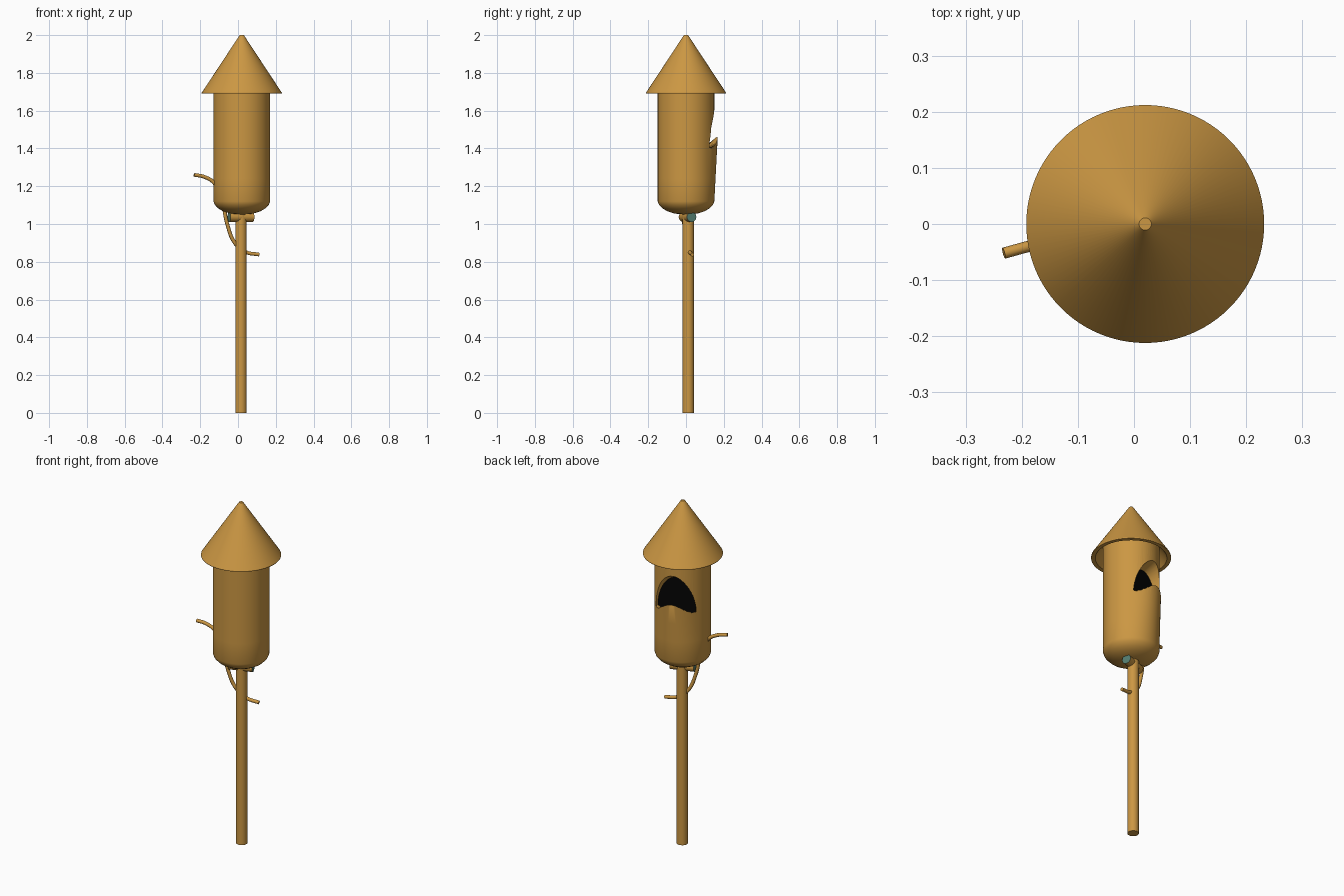
import bpy, bmesh, math
from mathutils import Matrix, Vector

old = bpy.data.objects.get("Cube")
if old:
    bpy.data.objects.remove(old, do_unlink=True)


def material(name, rgb):
    m = bpy.data.materials.new(name)
    m.use_nodes = True
    m.diffuse_color = (*rgb, 1)
    m.node_tree.nodes["Principled BSDF"].inputs["Base Color"].default_value = (*rgb, 1)
    return m


WOOD = material("warm wood", (0.6, 0.31, 0.056))
DARK = material("dark hollow", (0.001, 0.001, 0.001))
TEAL = material("teal end", (0.09, 0.21, 0.165))
CX = 0.02  # axis of the house
TURN = math.radians(14)  # the entrance is turned a little from the back


def finish(name, bm, mats, angle=40):
    bmesh.ops.recalc_face_normals(bm, faces=bm.faces)
    mesh = bpy.data.meshes.new(name)
    bm.to_mesh(mesh)
    bm.free()
    ob = bpy.data.objects.new(name, mesh)
    bpy.context.collection.objects.link(ob)
    for m in mats:
        mesh.materials.append(m)
    smooth(ob, angle)
    return ob


def smooth(ob, angle=40):
    bpy.ops.object.select_all(action="DESELECT")
    ob.select_set(True)
    bpy.context.view_layer.objects.active = ob
    bpy.ops.object.shade_smooth_by_angle(angle=math.radians(angle))


def lathe(profile, steps=64):
    bm = bmesh.new()
    vs = [bm.verts.new((CX + r, 0, z)) for r, z in profile]
    es = [bm.edges.new(p) for p in zip(vs, vs[1:])]
    bmesh.ops.spin(bm, geom=vs + es, cent=(CX, 0, 0), axis=(0, 0, 1),
                   angle=2 * math.pi, steps=steps)
    bmesh.ops.remove_doubles(bm, verts=bm.verts, dist=0.0001)
    return bm


def rod(start, end, radius, segments=32):
    a, b = Vector(start), Vector(end)
    bm = bmesh.new()
    bmesh.ops.create_cone(bm, cap_ends=True, segments=segments, radius1=radius,
                          radius2=radius, depth=(b - a).length)
    turn = (b - a).to_track_quat("Z", "Y").to_matrix().to_4x4()
    turn.translation = (a + b) / 2
    bm.transform(turn)
    return bm


# Conical roof, hollow underneath with a thin rim
finish("roof", lathe([(0, 2), (0.011, 2), (0.212, 1.695), (0.212, 1.69),
                      (0.19, 1.69), (0, 1.965)], 96), [WOOD], 30)

# Rounded body, with the wall below the entrance flaring out to a lip
LIP, BASE = 1.46, 1.12
bm = lathe([(0, 1.76), (0.15, 1.76), (0.15, 1.5), (0.15, LIP), (0.15, 1.35),
            (0.15, 1.24), (0.15, BASE), (0.143, 1.102), (0.125, 1.083),
            (0.1, 1.068), (0.06, 1.055), (0, 1.05)])
facing = Vector((-math.sin(TURN), math.cos(TURN), 0))
side = Vector((math.cos(TURN), math.sin(TURN), 0))
for v in bm.verts:
    rel = v.co - Vector((CX, 0, 0))
    if rel.dot(facing) > 0 and BASE < v.co.z < LIP + 0.01:
        spread = max(0, 1 - (rel.dot(side) / 0.12) ** 2)
        v.co += facing * 0.02 * spread * (v.co.z - BASE) / (LIP - BASE)
body = finish("body", bm, [WOOD, DARK])


# Arched entrance, tapering inward over a sloping sill to a dark back
def arch(bm, y, half, sill, rise, lift, n=24):
    pts = [(half * math.cos(math.pi * i / n), sill + rise * math.sin(math.pi * i / n))
           for i in range(n + 1)]
    for i in range(1, 12):
        t = -1 + i / 6
        pts.append((half * t, sill + lift * (1 - t * t)))
    return [bm.verts.new((x, y, z)) for x, z in pts]


bm = bmesh.new()
back = arch(bm, 0.08, 0.112, 1.405, 0.18, -0.035)
front = arch(bm, 0.18, 0.122, 1.415, 0.22, 0.056)
bm.faces.new(back).material_index = 1
bm.faces.new(front)
for i in range(len(back)):
    bm.faces.new((back[i - 1], back[i], front[i], front[i - 1]))
bm.transform(Matrix.Translation((CX, 0, 0)) @ Matrix.Rotation(TURN, 4, "Z"))
cutter = finish("entrance_cutter", bm, [WOOD, DARK])
cutter.hide_render = True

cut = body.modifiers.new("entrance", "BOOLEAN")
cut.operation, cut.solver, cut.object = "DIFFERENCE", "EXACT", cutter
smooth(body)
bpy.ops.object.modifier_apply(modifier=cut.name)
bpy.data.objects.remove(cutter, do_unlink=True)
smooth(body)

# Pole
finish("pole", rod((0.016, 0.012, 0), (0.016, 0.012, 1.06), 0.03), [WOOD])

# Cross peg on top of the pole, with coloured ends
bm = rod((-0.047, -0.014, 1.037), (0.078, 0.03, 1.037), 0.026)
for f in bm.faces:
    f.material_index = int(len(f.verts) > 4)
finish("cross_peg", bm, [WOOD, TEAL])

# Curved twig passing through the body and the pole
curve = bpy.data.curves.new("perch_twig", "CURVE")
curve.dimensions = "3D"
curve.bevel_depth, curve.bevel_resolution = 0.01, 3
curve.use_fill_caps = True
curve.resolution_u = 10
path = [(-0.232, -0.052, 1.26), (-0.18, -0.038, 1.25), (-0.125, -0.027, 1.216),
        (-0.083, -0.018, 1.12), (-0.057, -0.01, 1.0), (-0.017, 0.005, 0.9),
        (0.04, 0.02, 0.852), (0.112, 0.034, 0.838)]
spline = curve.splines.new("BEZIER")
spline.bezier_points.add(len(path) - 1)
for p, co in zip(spline.bezier_points, path):
    p.co = co
    p.handle_left_type = p.handle_right_type = "AUTO"
curve.materials.append(WOOD)
twig = bpy.data.objects.new("perch_twig", curve)
bpy.context.collection.objects.link(twig)
